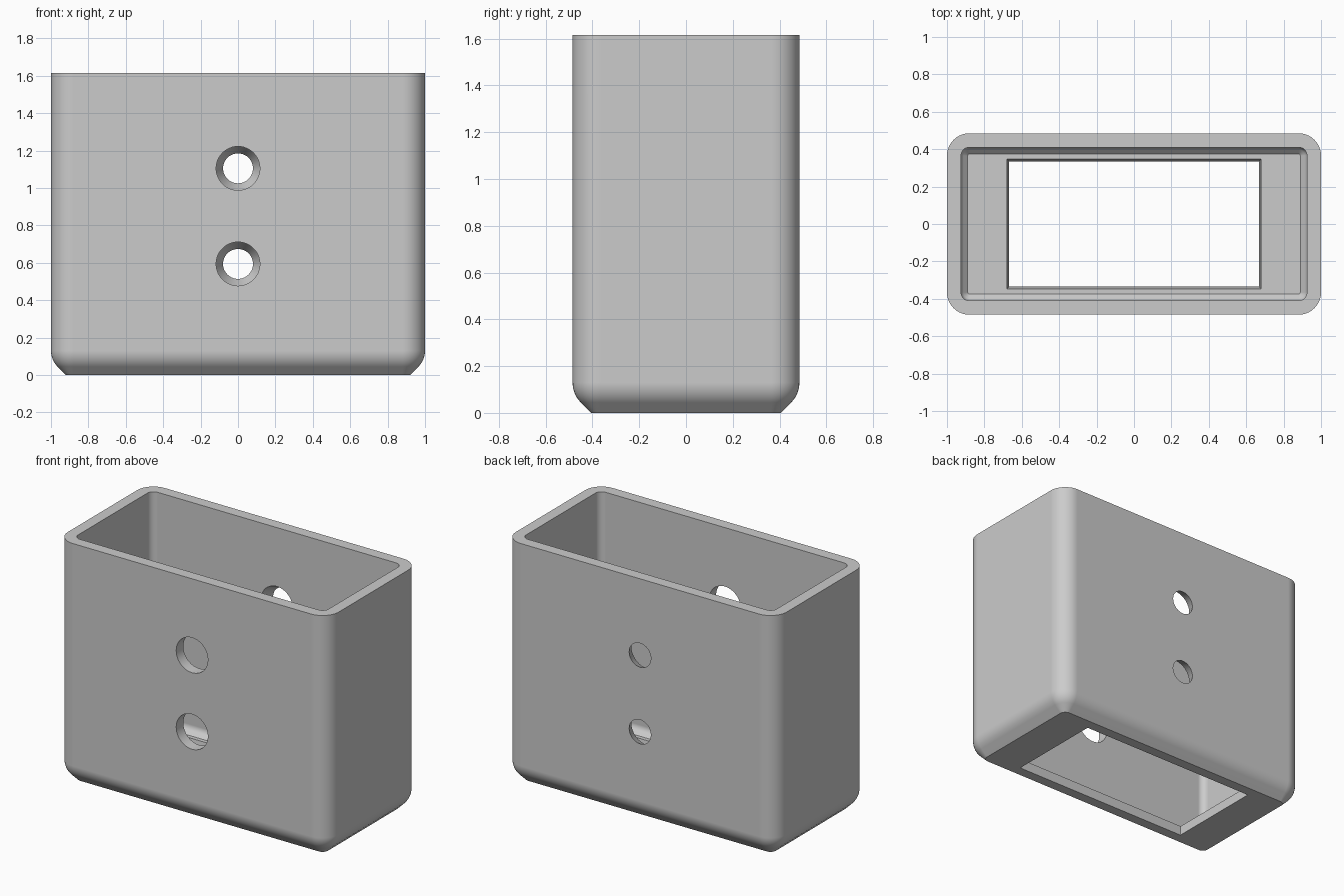
import bpy
import bmesh
from math import cos, sin, pi

HALF_X, HALF_Y, HEIGHT = 1.0, 0.485, 1.615
WALL = 0.075
CORNER = 0.12

if "Cube" in bpy.data.objects:
    bpy.data.objects.remove(bpy.data.objects["Cube"])

grey = bpy.data.materials.new("plain grey")
grey.use_nodes = True
grey.diffuse_color = (0.6, 0.6, 0.6, 1)
grey.node_tree.nodes["Principled BSDF"].inputs["Base Color"].default_value = (0.6, 0.6, 0.6, 1)


def rounded_ring(bm, hx, hy, radius, z, steps=10):
    """Loop of vertices round a rounded rectangle."""
    ring = []
    for quarter, (sx, sy) in enumerate([(1, 1), (-1, 1), (-1, -1), (1, -1)]):
        for i in range(steps + 1):
            a = (quarter + i / steps) * pi / 2
            ring.append(bm.verts.new((sx * (hx - radius) + radius * cos(a),
                                      sy * (hy - radius) + radius * sin(a), z)))
    return ring


def edge_profile(radius, start_inset, floor_z, end_inset, steps=8):
    """Inset and height down the wall: arc to 45 degrees, then a chamfer."""
    drop = radius * sin(pi / 4)
    inset = radius - drop
    top = floor_z + drop + (end_inset - inset)
    points = [(start_inset + radius * (1 - cos(a)), top - radius * sin(a))
              for a in (i / steps * pi / 4 for i in range(steps + 1))]
    return points + [(start_inset + end_inset, floor_z)]


def cutter(name, z, y_start, y_end, r_start, r_end):
    """Round cutter along y, straight or tapered."""
    bpy.ops.mesh.primitive_cone_add(vertices=48, radius1=r_start, radius2=r_end,
                                    depth=y_end - y_start,
                                    location=(0, (y_start + y_end) / 2, z),
                                    rotation=(-pi / 2, 0, 0))
    obj = bpy.context.object
    obj.name = name
    obj.hide_render = True
    return obj


# Holder shell: outside going down, through the floor opening, inside going up
bm = bmesh.new()
outer = [(0, HEIGHT)] + edge_profile(CORNER, 0, 0, 0.08)
inner = edge_profile(CORNER - WALL, WALL, WALL, 0.036) 
inner = inner[::-1] + [(WALL, HEIGHT)]


def wall_rings(points):
    return [rounded_ring(bm, HALF_X - d, HALF_Y - d, CORNER - d, z) for d, z in points]


rings = wall_rings(outer)
rings.append(rounded_ring(bm, 0.668, 0.335, 0.002, 0))
rings.append(rounded_ring(bm, 0.68, 0.347, 0.002, WALL))
rings += wall_rings(inner)
for a, b in zip(rings, rings[1:] + rings[:1]):
    for i in range(len(a)):
        j = (i + 1) % len(a)
        bm.faces.new((a[i], b[i], b[j], a[j]))
bmesh.ops.recalc_face_normals(bm, faces=bm.faces)
mesh = bpy.data.meshes.new("holder_shell")
bm.to_mesh(mesh)
bm.free()
mesh.materials.append(grey)
shell = bpy.data.objects.new("holder_shell", mesh)
bpy.context.collection.objects.link(shell)

# Wide access holes in the front wall, countersunk screw holes in the back wall
cutters = []
slope = (0.117 - 0.08) / WALL
for z in (0.594, 1.105):
    cutters.append(cutter("access_hole_cutter", z, -HALF_Y - 0.1, -HALF_Y + 0.2, 0.117, 0.117))
    cutters.append(cutter("screw_hole_cutter", z, HALF_Y - WALL - 0.04, HALF_Y + 0.04,
                          0.117 + slope * 0.04, 0.08 - slope * 0.04))

bpy.ops.object.select_all(action="DESELECT")
shell.select_set(True)
bpy.context.view_layer.objects.active = shell
for tool in cutters:
    mod = shell.modifiers.new("hole", "BOOLEAN")
    mod.operation = "DIFFERENCE"
    mod.solver = "EXACT"
    mod.object = tool
    bpy.ops.object.modifier_apply(modifier=mod.name)
for tool in cutters:
    bpy.data.objects.remove(tool)

# Smooth fillets, crisp rims, flat walls
bpy.ops.object.shade_smooth_by_angle(angle=pi / 6)
weighted = shell.modifiers.new("flat_walls", "WEIGHTED_NORMAL")
weighted.keep_sharp = True

# Every face takes the single colour
shell.data.materials.clear()
shell.data.materials.append(grey)
for face in shell.data.polygons:
    face.material_index = 0
